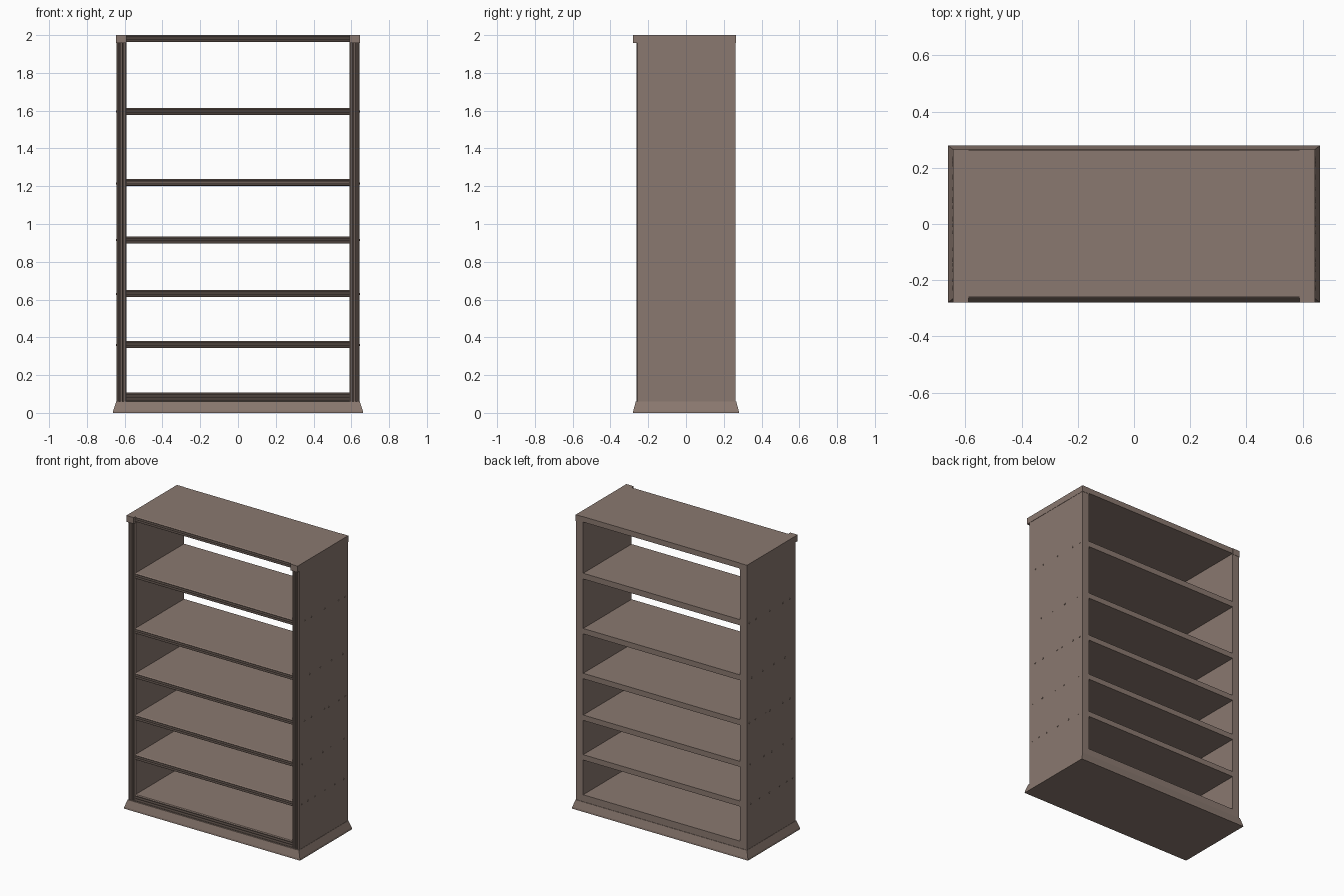
import bpy, bmesh, math
from mathutils import Matrix, Vector

if "Cube" in bpy.data.objects:
    bpy.data.objects.remove(bpy.data.objects["Cube"])

wood = bpy.data.materials.new("grey_brown_wood")
wood.diffuse_color = (0.255, 0.19, 0.16, 1)
wood.use_nodes = True
wood.node_tree.nodes["Principled BSDF"].inputs["Base Color"].default_value = wood.diffuse_color

Y = 0.263        # half depth of the case
X_IN, X_OUT = 0.59, 0.643


def finish(bm, name):
    bmesh.ops.recalc_face_normals(bm, faces=bm.faces)
    me = bpy.data.meshes.new(name)
    bm.to_mesh(me)
    bm.free()
    me.materials.append(wood)
    ob = bpy.data.objects.new(name, me)
    bpy.context.collection.objects.link(ob)
    return ob


def extrude(name, points, vec):
    """Closed 3D outline swept along vec."""
    bm = bmesh.new()
    f = bm.faces.new([bm.verts.new(p) for p in points])
    g = bmesh.ops.extrude_face_region(bm, geom=[f])["geom"]
    bmesh.ops.translate(bm, vec=vec,
                        verts=[v for v in g if isinstance(v, bmesh.types.BMVert)])
    return finish(bm, name)


def box(name, x0, x1, y0, y1, z0, z1):
    return extrude(name, [(x0, y0, z0), (x1, y0, z0), (x1, y1, z0), (x0, y1, z0)],
                   (0, 0, z1 - z0))


def moulded_edge(a, b):
    """Front edge from a to b as (position, y): two shallow grooves between beads."""
    steps = [(0, .006), (.1, 0), (.24, 0), (.3, .007), (.38, .007), (.44, 0),
             (.58, 0), (.64, .007), (.72, .007), (.78, 0), (.9, 0), (1, .006)]
    return [(a + (b - a) * t, -Y + d) for t, d in steps]


# Shelves and top board, each with a moulded front edge
boards = [("bottom_shelf", .06, .107), ("shelf_1", .343, .38), ("shelf_2", .613, .65),
          ("shelf_3", .897, .934), ("shelf_4", 1.202, 1.239),
          ("shelf_5", 1.576, 1.615), ("top_board", 1.963, 2.0)]
for name, z0, z1 in boards:
    prof = [(-X_IN, y, z) for z, y in moulded_edge(z0, z1)]
    prof += [(-X_IN, Y, z1), (-X_IN, Y, z0)]
    extrude(name, prof, (2 * X_IN, 0, 0))

# Side panels and the end caps above them
for s, side in ((-1, "left"), (1, "right")):
    prof = [(s * x, y, .06) for x, y in moulded_edge(X_IN, X_OUT)]
    prof += [(s * X_OUT, Y, .06), (s * X_IN, Y, .06)]
    extrude(side + "_side_panel", prof, (0, 0, 1.957 - .06))
    xs = sorted((s * X_IN, s * (X_OUT + .002)))
    box(side + "_top_cap", xs[0], xs[1], -.28, Y + .002, 1.957, 2.0)

# Flared plinth
bm = bmesh.new()
rings = []
for z, x, y in ((0, .663, .28), (.012, .661, .279), (.06, .645, .266)):
    rings.append([bm.verts.new((i * x, j * y, z))
                  for i, j in ((-1, -1), (1, -1), (1, 1), (-1, 1))])
for lo, hi in zip(rings, rings[1:]):
    for k in range(4):
        bm.faces.new((lo[k], lo[(k + 1) % 4], hi[(k + 1) % 4], hi[k]))
bm.faces.new(rings[0])
bm.faces.new(rings[-1])
finish(bm, "plinth")

# Nail heads along each shelf on the outer sides
rows = {1.595: (-.2, -.125, .015, .165, .235), 1.215: (-.145, -.03, .09, .21),
        .915: (-.2, -.125, .015, .06, .17, .235), .63: (-.225, -.13, -.005, .08, .225),
        .36: (-.23, -.165, -.09, .02, .125, .22)}
for s, side in ((-1, "left"), (1, "right")):
    bm = bmesh.new()
    for z, ys in rows.items():
        for y in ys:
            m = Matrix.Translation((s * X_OUT, y, z)) @ Matrix.Rotation(math.pi / 2, 4, 'Y')
            bmesh.ops.create_cone(bm, cap_ends=True, segments=8, radius1=.006,
                                  radius2=.006, depth=.006, matrix=m)
    finish(bm, side + "_nail_heads")
